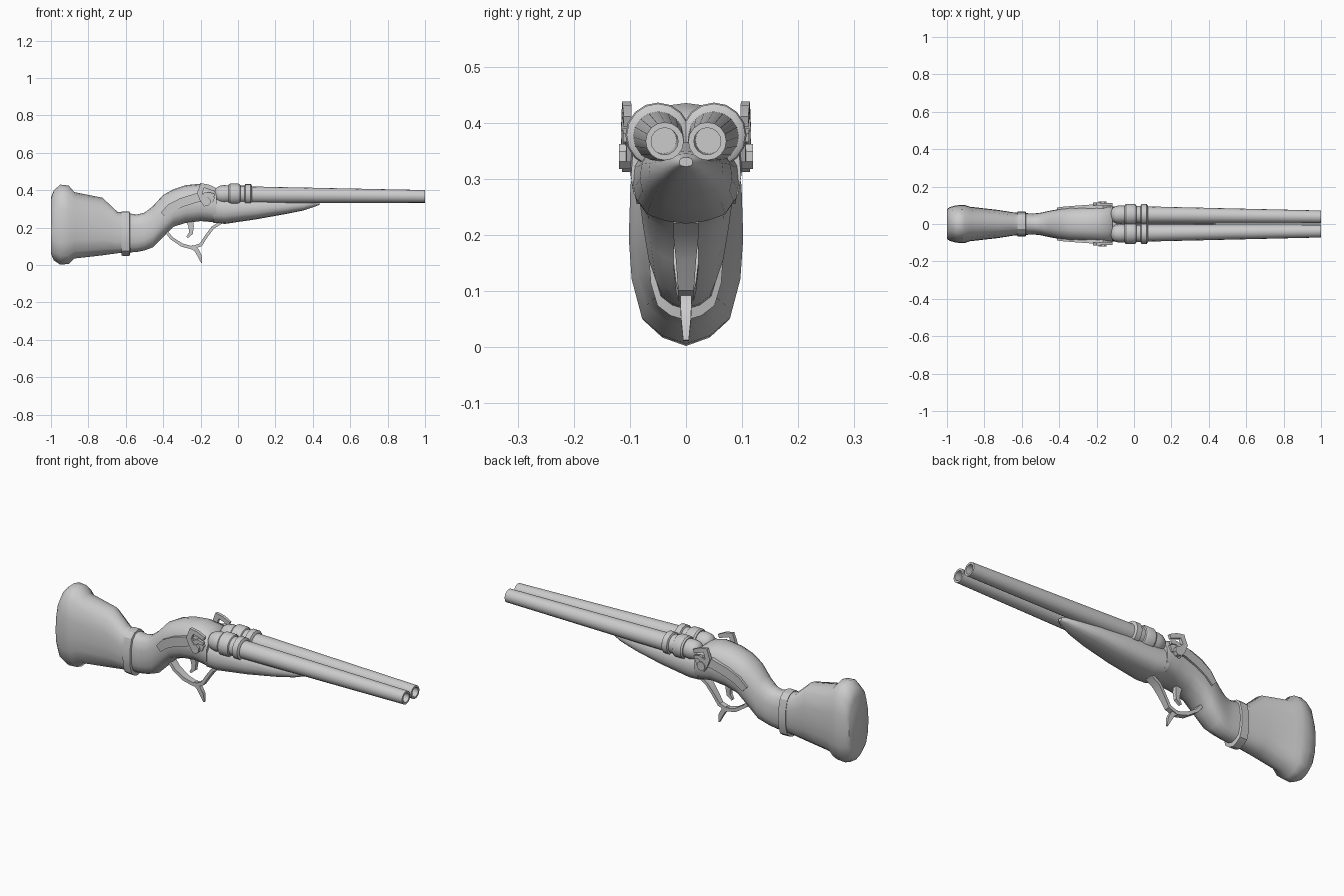
import bpy, bmesh, math
from mathutils import Vector


def finish(name, bm, angle):
    bmesh.ops.recalc_face_normals(bm, faces=bm.faces)
    me = bpy.data.meshes.new(name)
    bm.to_mesh(me)
    bm.free()
    ob = bpy.data.objects.new(name, me)
    bpy.context.collection.objects.link(ob)
    bpy.ops.object.select_all(action='DESELECT')
    ob.select_set(True)
    bpy.context.view_layer.objects.active = ob
    bpy.ops.object.shade_smooth_by_angle(angle=math.radians(angle))
    return ob


def loft(name, rings, angle=30, closed=False):
    """Skin a list of equal-length point rings, capping the ends."""
    bm = bmesh.new()
    vs = [[bm.verts.new(p) for p in r] for r in rings]
    n = len(vs[0])
    pairs = list(zip(vs, vs[1:])) + ([(vs[-1], vs[0])] if closed else [])
    for a, b in pairs:
        for i in range(n):
            j = (i + 1) % n
            bm.faces.new((a[i], a[j], b[j], b[i]))
    if not closed:
        bm.faces.new(vs[0])
        bm.faces.new(vs[-1])
    return finish(name, bm, angle)


HALF = [(0, -1), (.42, -.93), (.77, -.78), (.95, -.45), (1, -.1), (.97, .35), (.78, .76), (.42, .95), (0, 1)]
SECTION = HALF + [(-y, z) for y, z in HALF[-2:0:-1]]


def body_ring(x, z0, z1, w):
    return [(x, y * w, (z0 + z1) / 2 + z * (z1 - z0) / 2) for y, z in SECTION]


def lathe(name, prof, n=16, angle=35):
    """Rings of (x, radius, centre y, centre z) around the x direction."""
    return loft(name, [[(x, cy + r * math.cos(2 * math.pi * i / n), cz + r * math.sin(2 * math.pi * i / n))
                        for i in range(n)] for x, r, cy, cz in prof], angle)


def sweep(name, path):
    """Flat bar along (x, z, centre y, half width, half thickness)."""
    rings = []
    for i, (x, z, y, w, t) in enumerate(path):
        a, b = path[max(i - 1, 0)], path[min(i + 1, len(path) - 1)]
        d = Vector((b[0] - a[0], b[1] - a[1])).normalized()
        nx, nz = -d.y * t, d.x * t
        rings.append([(x + nx, y - w, z + nz), (x + nx, y + w, z + nz),
                      (x - nx, y + w, z - nz), (x - nx, y - w, z - nz)])
    return loft(name, rings)


# Stock, grip and receiver in one piece
loft("stock", [body_ring(*s) for s in (
    (-1.0, .06, .36, .08), (-.985, .025, .40, .09), (-.95, .002, .43, .10), (-.905, .006, .425, .102),
    (-.875, .035, .39, .092), (-.725, .052, .36, .075), (-.645, .063, .285, .062), (-.54, .07, .27, .056),
    (-.50, .078, .28, .06), (-.455, .095, .315, .07), (-.40, .15, .375, .08), (-.345, .205, .405, .087),
    (-.28, .225, .427, .09), (-.20, .235, .435, .094), (-.14, .23, .42, .1), (-.115, .225, .40, .098))], 50)

# Fore-end under the barrels
loft("fore_end", [body_ring(*s) for s in (
    (-.13, .226, .37, .095), (-.07, .22, .37, .09), (.1, .245, .365, .082),
    (.25, .272, .355, .066), (.35, .292, .35, .046), (.41, .312, .345, .028), (.435, .322, .338, .012))], 50)

# Band around the grip: outer and inner loop
loft("grip_band", [body_ring(*s) for s in (
    (-.622, .05, .285, .066), (-.58, .048, .285, .066), (-.574, .075, .26, .052), (-.618, .075, .26, .052))],
    25, closed=True)

for side, s in (("right", -1), ("left", 1)):
    # Tapered barrel with a hollow muzzle
    lathe(side + "_barrel", [(-.06, .045, s * .05, .376), (.07, .045, s * .049, .375),
                             (1, .034, s * .038, .367), (1, .024, s * .038, .367), (.75, .024, s * .041, .369)])
    # Breech dome and rings
    lathe(side + "_breech", [(x, r, s * .05, .378) for x, r in (
        (-.122, .02), (-.115, .035), (-.10, .045), (-.075, .05), (-.05, .047), (-.05, .052), (-.042, .058),
        (.0, .058), (.01, .053), (.013, .047), (.035, .047), (.039, .056), (.068, .056), (.074, .047))])
    # Bent lock plate
    sweep(side + "_lock_plate", [(-.40, .268, s * .074, .014, .018), (-.36, .305, s * .08, .013, .023),
                                 (-.30, .335, s * .085, .013, .024), (-.22, .36, s * .092, .012, .024),
                                 (-.17, .362, s * .096, .012, .026), (-.13, .345, s * .096, .01, .016)])
    # Hooked hammer, with its jaw and foot
    sweep(side + "_hammer", [(-.165, .325, s * .105, .009, .02), (-.19, .355, s * .106, .009, .016),
                             (-.205, .385, s * .107, .009, .014), (-.19, .425, s * .106, .008, .016),
                             (-.16, .419, s * .105, .008, .012), (-.12, .402, s * .104, .007, .01)])
    sweep(side + "_hammer_spur", [(-.19, .36, s * .105, .008, .014), (-.155, .38, s * .105, .008, .01),
                                  (-.125, .373, s * .105, .007, .008)])
    # Hammer screw
    loft(side + "_hammer_screw", [[(-.168 + .024 * math.cos(i * math.pi / 4 + .39), s * y,
                                    .34 + .024 * math.sin(i * math.pi / 4 + .39)) for i in range(8)]
                                  for y in (.085, .119)])

# Trigger guard, its finger spur, and the trigger
sweep("trigger_guard", [(-.40, .20, 0, .022, .008), (-.355, .143, 0, .022, .008), (-.30, .107, 0, .018, .009),
                        (-.245, .092, 0, .014, .009), (-.20, .108, 0, .014, .009), (-.165, .16, 0, .018, .008),
                        (-.135, .20, 0, .022, .008), (-.09, .228, 0, .022, .008)])
sweep("guard_spur", [(-.25, .1, 0, .011, .01), (-.222, .08, 0, .01, .012), (-.205, .05, 0, .009, .011),
                     (-.194, .012, 0, .005, .003)])
sweep("trigger", [(-.262, .25, 0, .012, .02), (-.25, .205, 0, .011, .014), (-.252, .17, 0, .009, .011),
                  (-.272, .148, 0, .007, .005)])
